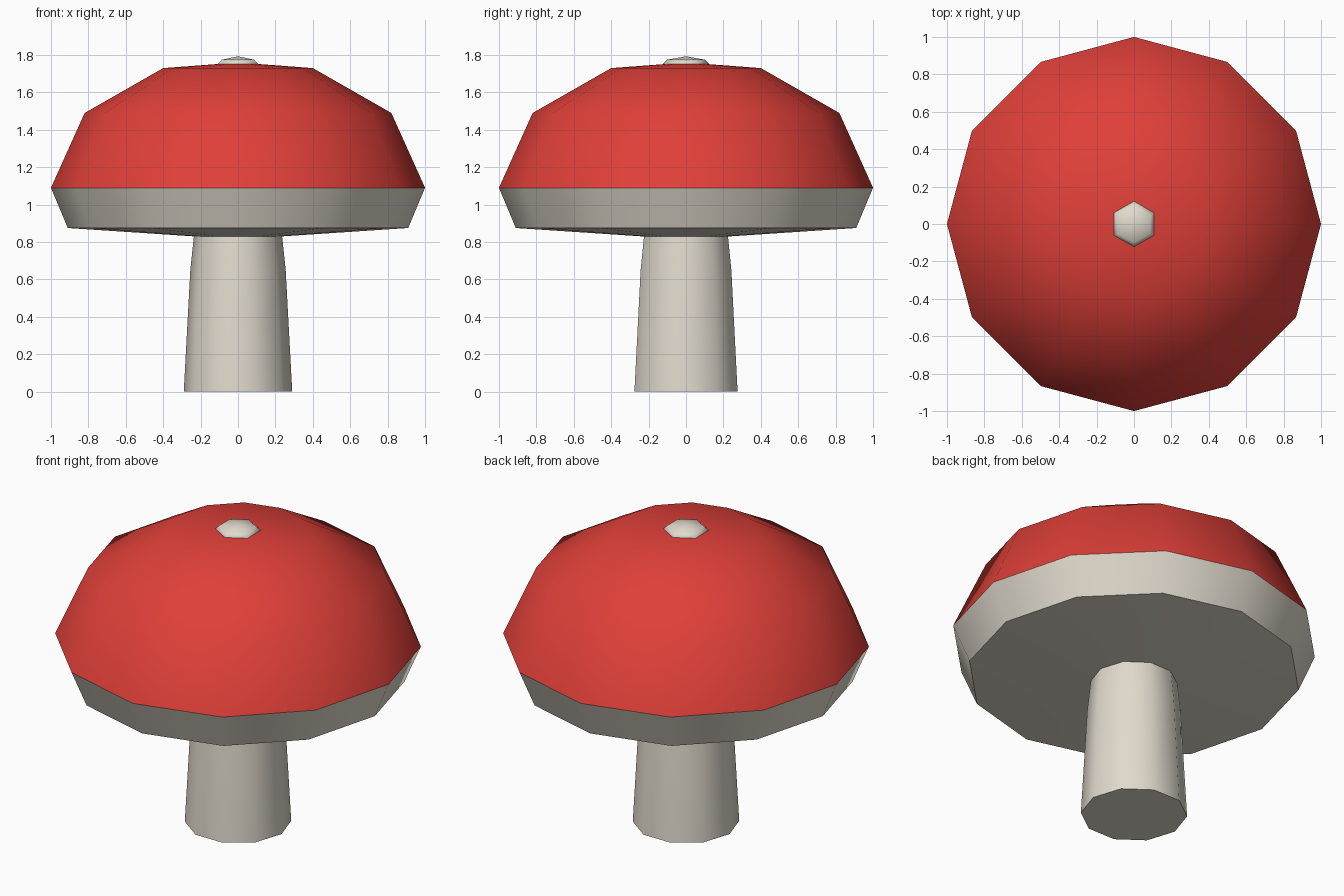
import bpy, bmesh
from math import radians, sin, cos, tau

default = bpy.data.objects.get("Cube")
if default:
    bpy.data.objects.remove(default, do_unlink=True)


def material(name, rgb):
    mat = bpy.data.materials.new(name)
    mat.use_nodes = True
    color = (*rgb, 1)
    mat.diffuse_color = color
    mat.node_tree.nodes["Principled BSDF"].inputs["Base Color"].default_value = color
    return mat


red = material("cap red", (0.74, 0.05, 0.04))
cream = material("cream", (0.75, 0.70, 0.61))


def lathe(name, sides, profile, mats, start=0.0, smooth=40):
    """Spin (radius, z) points, listed bottom to top, around z; zero radius is a tip."""
    bm = bmesh.new()
    rings = []
    for r, z in profile:
        angles = [start + tau * i / sides for i in range(sides)] if r else [0]
        rings.append([bm.verts.new((r * cos(a), r * sin(a), z)) for a in angles])
    for low, high in zip(rings, rings[1:]):
        for i in range(sides):
            j = (i + 1) % sides
            if len(high) == 1:
                bm.faces.new((low[i], low[j], high[0]))
            else:
                bm.faces.new((low[i], low[j], high[j], high[i]))
    # Close the open ends
    bm.faces.new(rings[0][::-1])
    if len(rings[-1]) > 1:
        bm.faces.new(rings[-1])
    mesh = bpy.data.meshes.new(name)
    bm.to_mesh(mesh)
    bm.free()
    for mat in mats:
        mesh.materials.append(mat)
    obj = bpy.data.objects.new(name, mesh)
    bpy.context.collection.objects.link(obj)
    bpy.ops.object.select_all(action='DESELECT')
    obj.select_set(True)
    bpy.context.view_layer.objects.active = obj
    bpy.ops.object.shade_smooth_by_angle(angle=radians(smooth))
    return obj


# Tapered ten-sided stem
lathe("stem", 10, [(0.29, 0), (0.255, 0.65), (0.235, 0.84)], [cream])

# Twelve-sided cap: cream underside and rim, red dome
rim_z = 1.09
cap = lathe("cap", 12, [(0.23, 0.83), (0.91, 0.875), (1.0, rim_z), (0.82, 1.49),
                        (0.40, 1.73), (0, 1.76)], [cream, red])
for face in cap.data.polygons:
    face.material_index = int(face.center.z > rim_z)

# Small hexagonal spot on the crown
lathe("cap_spot", 6, [(0.122, 1.74), (0.122, 1.755), (0.10, 1.775), (0, 1.793)],
      [cream], start=tau / 4, smooth=50)
